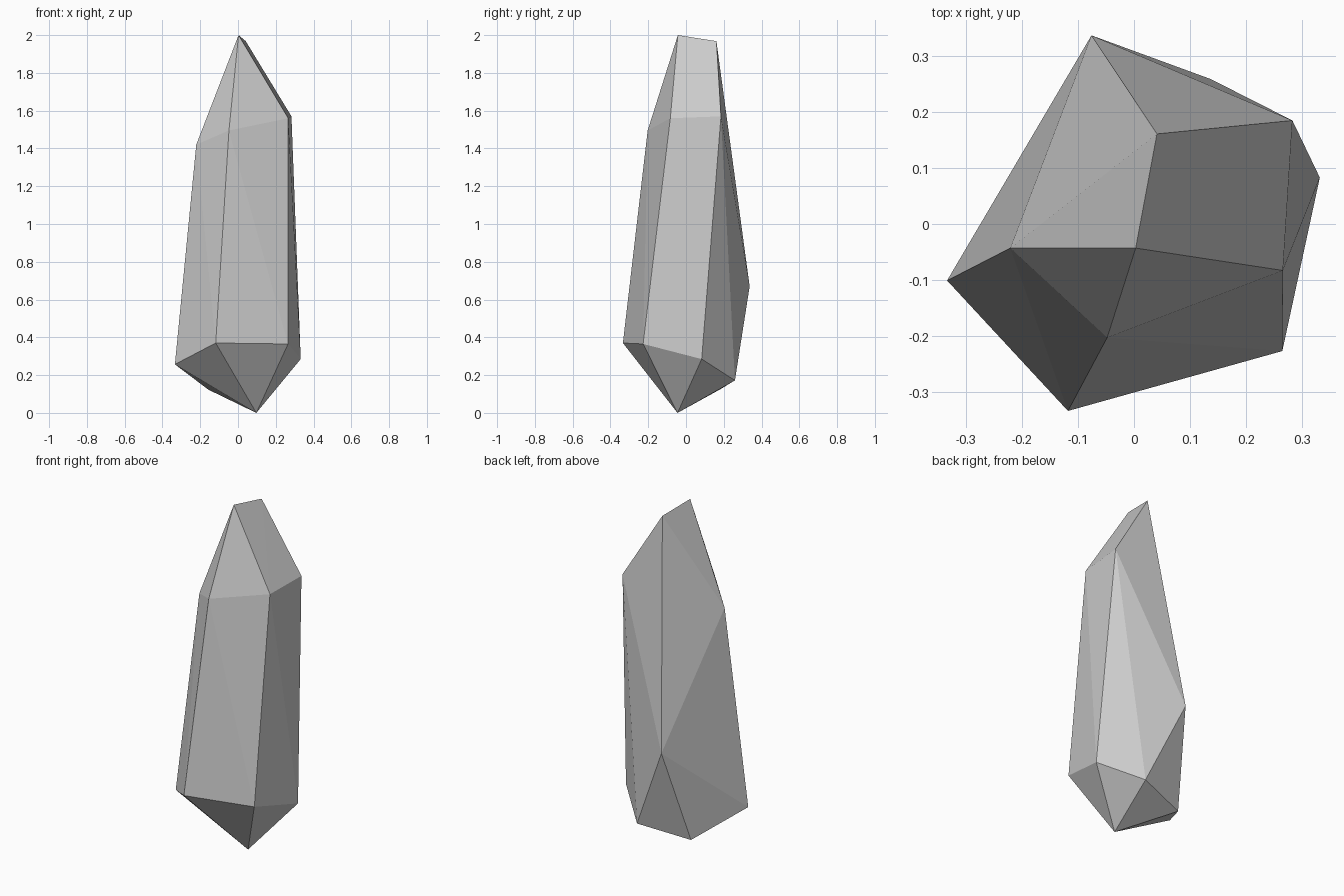
import bpy, bmesh

# Corner points of the crystal, grouped by level
tip = [(0.003, -0.043, 2.0), (0.041, 0.161, 1.968)]
shoulder = [(0.283, 0.185, 1.57), (0.266, -0.083, 1.56),
            (-0.048, -0.203, 1.495), (-0.221, -0.043, 1.42)]
girdle = [(-0.076, 0.337, 0.67), (-0.334, -0.101, 0.257),
          (-0.118, -0.334, 0.37), (0.265, -0.227, 0.365),
          (0.332, 0.083, 0.285)]
base = [(0.137, 0.259, 0.172), (-0.157, 0.178, 0.123), (0.097, -0.045, 0.0)]

# Flat facets: wrap the corners in their convex hull
bm = bmesh.new()
for p in tip + shoulder + girdle + base:
    bm.verts.new(p)
bmesh.ops.convex_hull(bm, input=bm.verts[:])
bmesh.ops.recalc_face_normals(bm, faces=bm.faces[:])

mesh = bpy.data.meshes.new("crystal_shard")
bm.to_mesh(mesh)
bm.free()
bpy.context.collection.objects.link(bpy.data.objects.new("crystal_shard", mesh))
